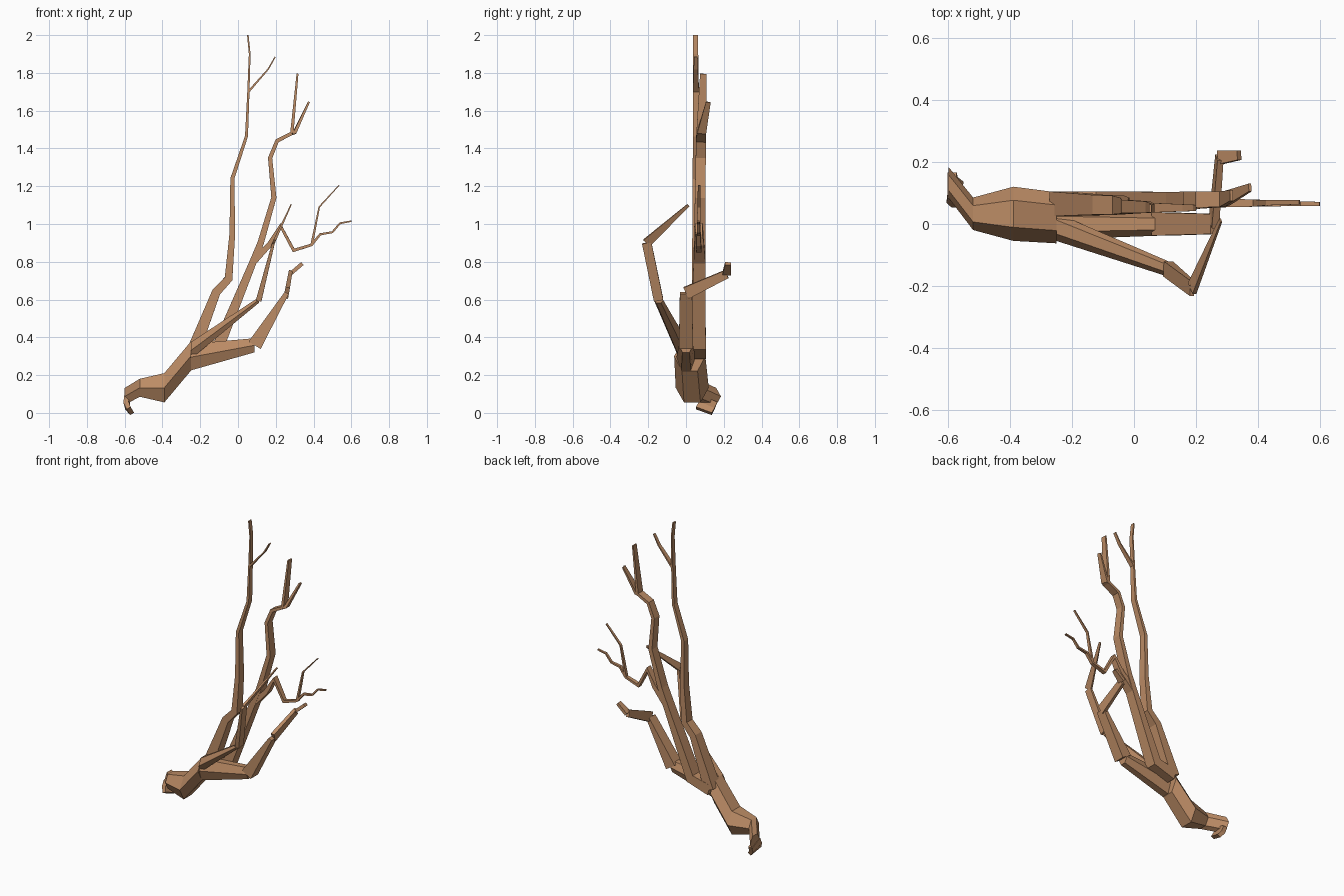
import bpy
from math import cos, sin, tau
from mathutils import Vector

cube = bpy.data.objects.get("Cube")
if cube:
    bpy.data.objects.remove(cube, do_unlink=True)

# One bark colour for the whole branch
bark = bpy.data.materials.new("brown bark")
bark.use_nodes = True
colour = (0.5, 0.26, 0.13, 1)
bark.diffuse_color = colour
shader = next(node for node in bark.node_tree.nodes if node.type == 'BSDF_PRINCIPLED')
shader.inputs["Base Color"].default_value = colour

SIDE = Vector((1, 0, 0))
BACK = Vector((0, 1, 0))


def cross_section(sides, turn):
    """Regular outline as (depth, width) pairs, fitted to a unit square."""
    angles = [tau * (step + turn) / sides for step in range(sides)]
    depth = 2 * max(cos(angle) for angle in angles)
    width = 2 * max(sin(angle) for angle in angles)
    return [(cos(angle) / depth, sin(angle) / width) for angle in angles]


SQUARE = cross_section(4, 0.5)
HEXAGON = cross_section(6, 0)


def joint(x, y, z, width, depth):
    """A place where limbs start: its centre and its thickness."""
    return Vector((x, y, z)), width, depth


def limb(name, start, path, end_y, end_width, end_depth, section=SQUARE, upright=False):
    """Sweep a tapering section from a joint along (x, z) points, drifting to end_y.
    Upright limbs have all their rings square to the x axis.
    Returns the joints along the limb, so that others can grow from them."""
    origin, start_width, start_depth = start
    centres = [origin] + [Vector((x, origin.y, z)) for x, z in path]
    lengths = [0]
    for here, there in zip(centres, centres[1:]):
        lengths.append(lengths[-1] + (there - here).length)
    travel = [length / lengths[-1] for length in lengths]
    for centre, part in zip(centres[1:], travel[1:]):
        centre.y += (end_y - origin.y) * part

    # Rings of vertices, mitred at the bends
    joints, verts, faces = [], [], []
    steps = [(there - here).normalized() for here, there in zip(centres, centres[1:])]
    incoming, outgoing = steps[:1] + steps, steps + steps[-1:]
    for centre, part, before, after in zip(centres, travel, incoming, outgoing):
        width = start_width * (end_width / start_width) ** part
        depth = start_depth * (end_depth / start_depth) ** part
        joints.append((centre, width, depth))
        tangent = (before + after).normalized()
        miter = 1 / max(tangent.dot(after), 0.8)
        if upright:
            tangent = SIDE if after.x > 0 else -SIDE
            miter = 1
        deep = (BACK - tangent * tangent.dot(BACK)).normalized()
        wide = tangent.cross(deep)
        for across, up in section:
            verts.append(centre + deep * across * depth + wide * up * width * miter)

    # Sides between the rings, then both end caps
    count = len(section)
    final = len(verts) - count
    for base in range(0, final, count):
        for corner in range(count):
            a, b = base + corner, base + (corner + 1) % count
            faces.append((a, b, b + count, a + count))
    faces.append(tuple(reversed(range(count))))
    faces.append(tuple(range(final, final + count)))

    mesh = bpy.data.meshes.new(name)
    mesh.from_pydata(verts, [], faces)
    mesh.materials.append(bark)
    bpy.context.collection.objects.link(bpy.data.objects.new(name, mesh))
    return joints


# Thick base, running down to its broken, hooked end
crotch = joint(-.25, .02, .3, .155, .165)
trunk = limb("trunk", crotch, [(-.39, .133)], .033, .155, .175, HEXAGON, upright=True)
neck = limb("trunk_neck", trunk[-1], [(-.52, .133)], .033, .095, .105, HEXAGON, upright=True)
limb("broken_end", neck[-1], [(-.6, .087)], .135, .09, .1, HEXAGON, upright=True)
limb("hooked_stub", joint(-.588, .125, .075, .03, .09), [(-.588, .04), (-.57, .01)],
     .095, .025, .09)

# Tallest branch with its side twig
fork = joint(-.24, .065, .32, .07, .08)
tall = limb("tall_branch", fork,
            [(-.115, .64), (-.05, .71), (-.03, .95), (-.03, 1.24),
             (.045, 1.465), (.055, 1.7), (.062, 1.9), (.052, 2)],
            .05, .008, .026)
limb("tall_branch_twig", tall[-3], [(.16, 1.82), (.197, 1.885)], .052, .006, .02)

# Middle branch with a forked top
middle = limb("middle_branch", fork,
              [(-.1, .36), (.08, .8), (.12, .9), (.19, 1.14),
               (.17, 1.35), (.207, 1.44), (.285, 1.48)],
              .08, .018, .05)
limb("middle_branch_inner_tip", middle[-1], [(.315, 1.795)], .092, .01, .035)
limb("middle_branch_outer_tip", middle[-1], [(.3, 1.485), (.375, 1.645)], .118, .01, .025)

# Crooked twig reaching out sideways, with a shoot
crooked = limb("crooked_twig", middle[2],
               [(.17, .895), (.225, .99), (.295, .86), (.39, .89),
                (.435, .945), (.5, .957), (.54, 1.004), (.6, 1.015)],
               .065, .008, .013)
limb("crooked_twig_shoot", crooked[4], [(.43, 1.09), (.535, 1.205)], .07, .005, .014)

# Front branch that folds back over itself
front = limb("front_branch", joint(-.25, -.01, .33, .09, .09), [(.11, .597)],
             -.145, .03, .05, HEXAGON, upright=True)
front_rise = limb("front_branch_rise", front[-1], [(.188, .9)], -.208, .014, .05)
limb("front_branch_tip", front_rise[-1], [(.28, 1.1)], .012, .006, .015)

# Low branch that turns to the back
low = limb("low_branch", joint(-.25, 0, .295, .14, .1), [(.088, .358)],
           0, .075, .075, HEXAGON, upright=True)
low_rise = limb("low_branch_rise", low[-1], [(.258, .635)], 0, .024, .065)
low_back = limb("low_branch_back", low_rise[-1], [(.276, .735)], .215, .02, .045)
limb("low_branch_tip", low_back[-1], [(.34, .79)], .222, .02, .03)
